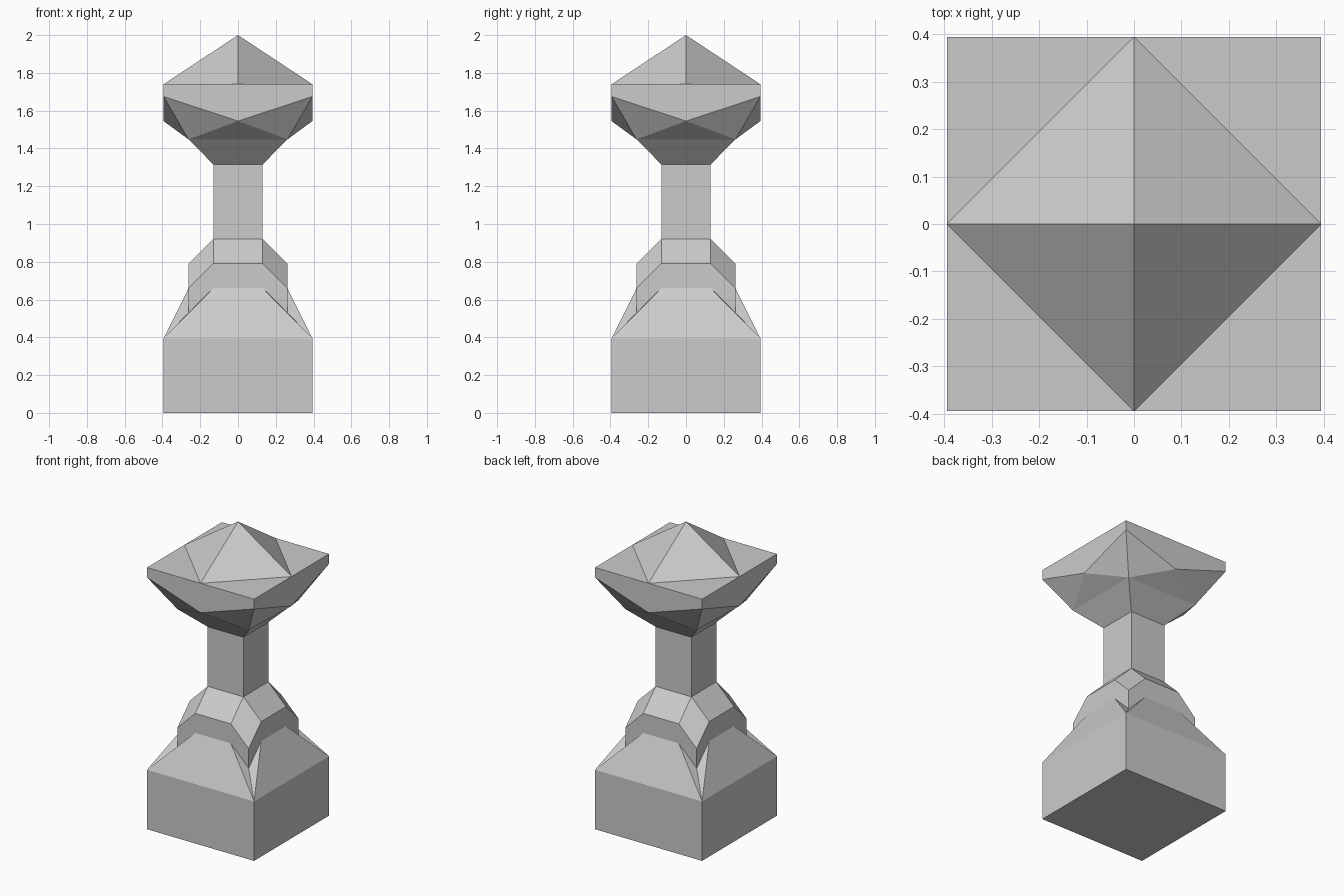
import bpy, bmesh
from math import pi
from mathutils import Matrix, Vector

if "Cube" in bpy.data.objects:
    bpy.data.objects.remove(bpy.data.objects["Cube"])

A, B, C = 0.394, 0.262, 0.131      # outer, middle and neck half widths


def build(name, faces):
    """Faces cover the right half of the front side as (sideways, outward, height).
    They are mirrored, then repeated on all four sides."""
    bm = bmesh.new()
    for turn in range(4):
        rot = Matrix.Rotation(turn * pi / 2, 3, 'Z')
        for s in (1, -1):
            for f in faces:
                vs = [bm.verts.new(rot @ Vector((s * u, -d, z))) for u, d, z in f]
                bm.faces.new(vs if s == 1 else vs[::-1])
    bmesh.ops.remove_doubles(bm, verts=bm.verts[:], dist=0.0005)
    bmesh.ops.dissolve_limit(bm, angle_limit=0.01, verts=bm.verts[:], edges=bm.edges[:])
    bmesh.ops.recalc_face_normals(bm, faces=bm.faces[:])
    mesh = bpy.data.meshes.new(name)
    bm.to_mesh(mesh)
    bm.free()
    obj = bpy.data.objects.new(name, mesh)
    bpy.context.collection.objects.link(obj)
    return obj


def wall(w, z0, z1):
    return [(0, w, z0), (w, w, z0), (w, w, z1), (0, w, z1)]


# Square base block
build("base", [wall(A, 0, 0.395), [(0, 0, 0), (A, A, 0), (0, A, 0)]])

# Sloped skirt on the base: steep middle, shallower corners
build("skirt", [
    [(0, A, 0.395), (C, A, 0.395), (C, B, 0.66), (0, B, 0.66)],
    [(C, A, 0.395), (A, A, 0.395), (C, B, 0.66)],
    [(A, A, 0.395), (B, B, 0.53), (C, B, 0.66)],
])

# Collar with upright walls and a bevelled top
build("collar", [
    [(0, B, 0.66), (C, B, 0.66), (B, B, 0.53), (B, B, 0.66), (C, B, 0.79), (0, B, 0.79)],
    [(0, B, 0.79), (C, B, 0.79), (C, C, 0.92), (0, C, 0.92)],
    [(C, B, 0.79), (B, B, 0.66), (C, C, 0.92)],
])

# Narrow square neck
build("neck", [wall(C, 0.92, 1.316)])

# Flaring head with pointed rim faces
build("head", [
    [(0, C, 1.316), (C, C, 1.316), (B, B, 1.448), (0, B, 1.448)],
    [(0, B, 1.448), (B, B, 1.448), (0, A, 1.545)],
    [(B, B, 1.448), (A, A, 1.675), (0, A, 1.545)],
    [(0, A, 1.545), (A, A, 1.675), (A, A, 1.74), (0, A, 1.74)],
])

# Peaked cap: four-sided peak meeting the rim at its midpoints, flat corners
build("cap", [
    [(0, A, 1.74), (A / 2, A / 2, 1.74), (0, 0, 2.0)],
    [(0, A, 1.74), (A, A, 1.74), (A / 2, A / 2, 1.74)],
])
